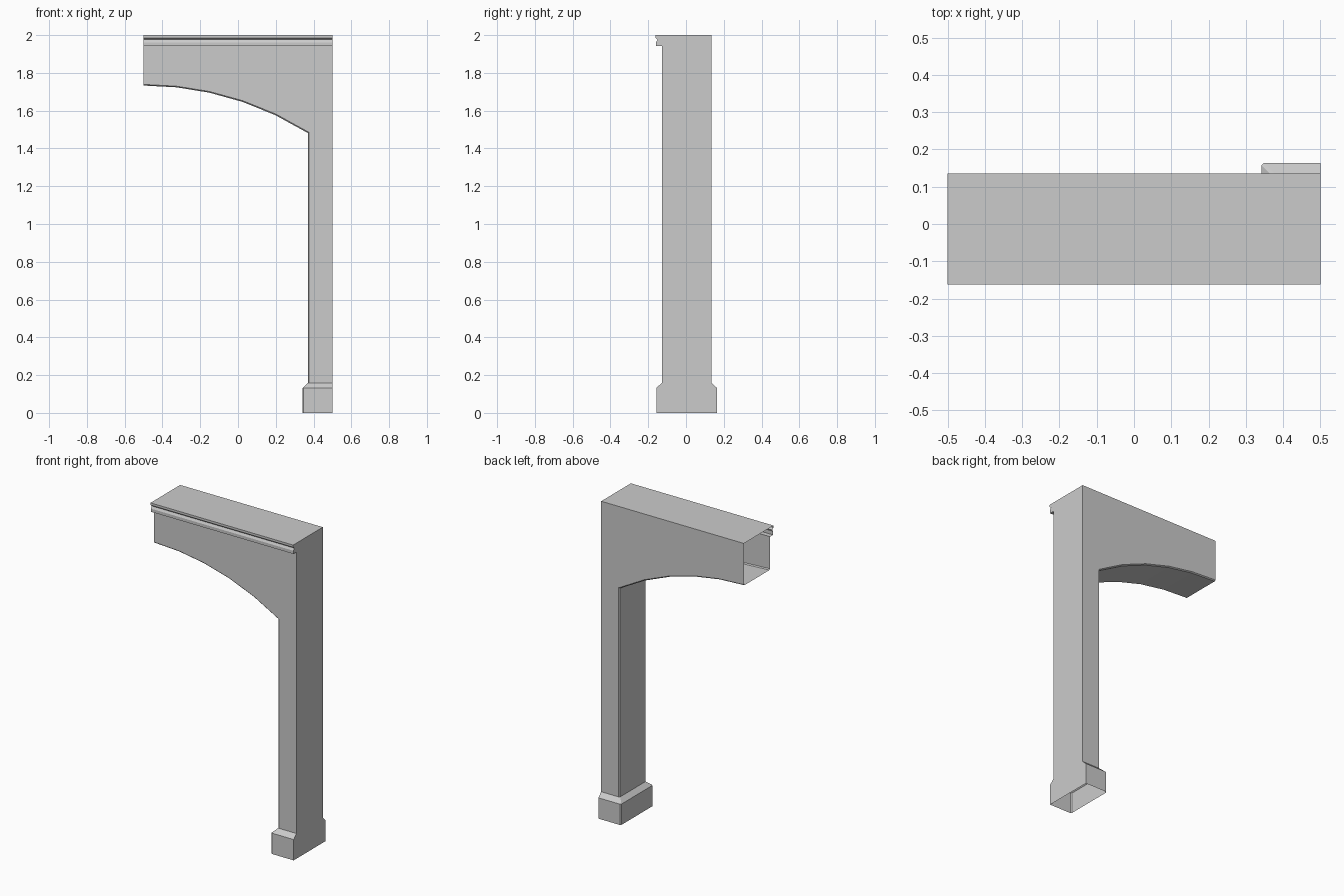
import bpy, bmesh, math

if "Cube" in bpy.data.objects:
    bpy.data.objects.remove(bpy.data.objects["Cube"])

F, B = -0.128, 0.135            # front and back wall planes
L, R, TOP = -0.5, 0.5, 2.0      # left end (open), right end, top
PIER, SPRING, APEX = 0.371, 1.481, 1.733
C = 0.006                       # small chamfer on the inner corners
LIP = 1.942                     # underside of the cornice


def build(name, faces):
    """Make an object from a list of polygons, welding shared corners."""
    bm = bmesh.new()
    for f in faces:
        bm.faces.new([bm.verts.new(p) for p in f])
    bmesh.ops.remove_doubles(bm, verts=bm.verts, dist=1e-5)
    me = bpy.data.meshes.new(name)
    bm.to_mesh(me)
    bm.free()
    ob = bpy.data.objects.new(name, me)
    bpy.context.collection.objects.link(ob)
    return ob


def inner(x, z, o, dx, dz):
    """Four points around the chamfered inner edge, front to back."""
    return [(x - o + dx, F - o, z + dz), (x - o, F - o + C, z),
            (x - o, B + o - C, z), (x - o + dx, B + o, z + dz)]


def loft(rings):
    return [[a[j], b[j], b[j + 1], a[j + 1]]
            for a, b in zip(rings, rings[1:]) for j in range(len(a) - 1)]


# Plinth and pier: U-shaped section lofted upwards, open underneath
pier = []
for z, o in [(0, 0.029), (0.132, 0.029), (0.159, 0), (SPRING, 0)]:
    dz = C * 0.6 if z == SPRING else 0
    pier.append([(R, F - o, z)] + inner(PIER, z, o, C, dz) + [(R, B + o, z)])
faces = loft(pier)

# Arch soffit: five flat segments of a shallow circular arc
span, rise = PIER - L, APEX - SPRING
rad = (span ** 2 + rise ** 2) / (2 * rise)
arch = [pier[-1][1:5]]
for i in range(4, -1, -1):
    d = span * i / 5
    z = APEX - rad + math.sqrt(rad ** 2 - d ** 2)
    arch.append(inner(L + d, z, 0, C * d / rad if i else 0, C))
faces += loft(arch)

# Front and back walls above the arch
faces.append([pier[-1][0], (R, F, LIP), (L, F, LIP)] + [a[0] for a in reversed(arch)])
faces.append([a[3] for a in arch] + [(L, B, TOP), (R, B, TOP), pier[-1][5]])

# Top and the closed right end
faces.append([(L, F, TOP), (R, F, TOP), (R, B, TOP), (L, B, TOP)])
faces.append([r[5] for r in pier] + [(R, B, TOP), (R, F, TOP), (R, F, LIP)]
             + [r[0] for r in reversed(pier)])
build("pier_and_arch", faces)

# Cornice moulding along the front top edge
profile = [(F, TOP), (-0.162, TOP), (-0.162, 1.986), (-0.150, 1.976),
           (-0.158, 1.962), (-0.158, LIP), (F, LIP)]
strips = [[(L, *p), (L, *q), (R, *q), (R, *p)] for p, q in zip(profile, profile[1:])]
build("cornice", strips + [[(R, *p) for p in profile]])
